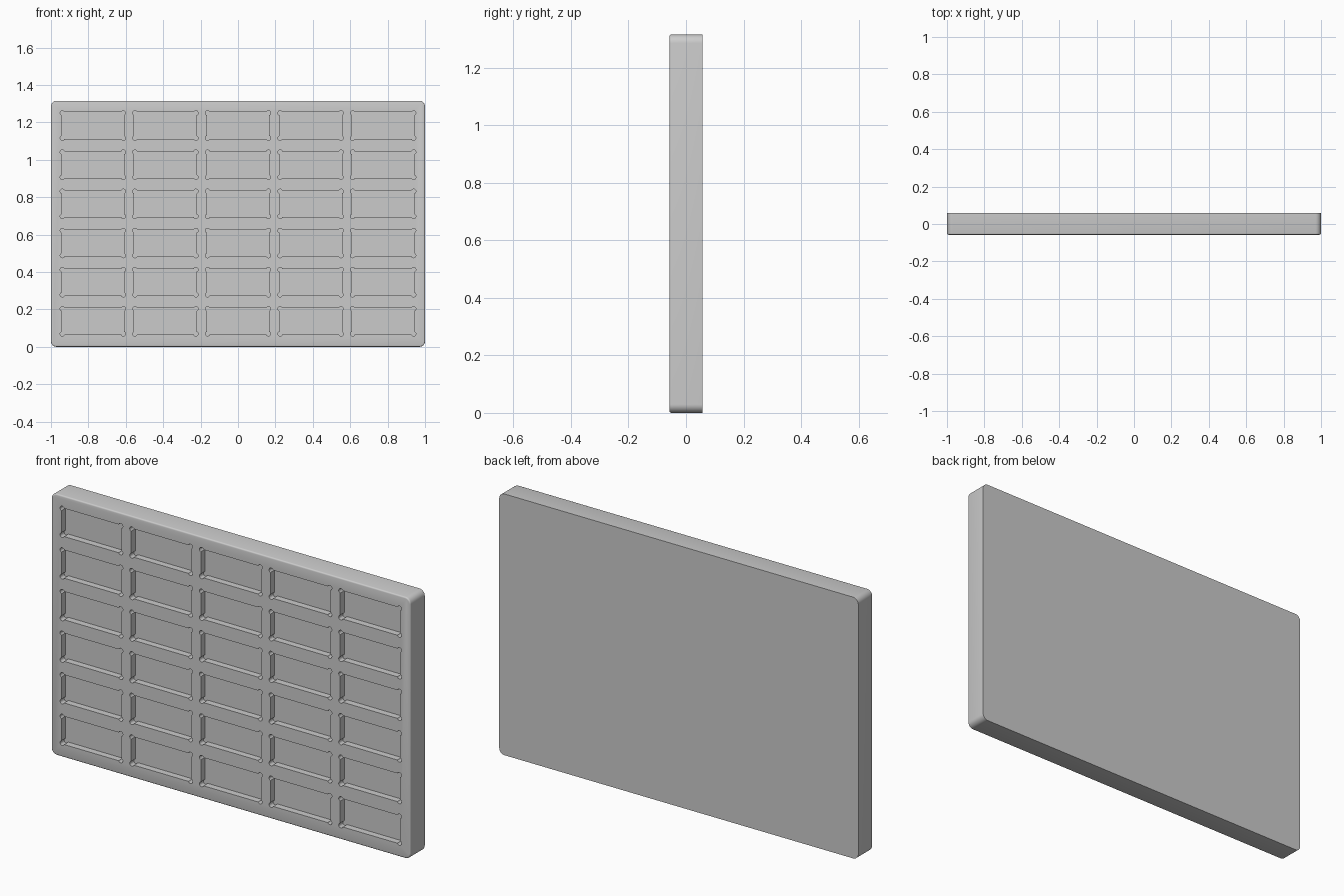
import bpy, bmesh
from math import pi, acos, cos, sin, radians
from mathutils import Vector, Matrix

default = bpy.data.objects.get("Cube")
if default:
    bpy.data.objects.remove(default, do_unlink=True)

WIDTH, DEPTH, HEIGHT = 2.0, 0.115, 1.315
COLUMNS, ROWS = 5, 6
PITCH_X, PITCH_Z = 0.388, 0.2094
HALF_X, HALF_Z = 0.167, 0.071         # pocket half size
POCKET_DEPTH = 0.033
RELIEF, INSET = 0.012, 0.004          # corner relief radius and inset

grey = bpy.data.materials.new("plain grey")
grey.use_nodes = True
colour = (0.6, 0.6, 0.6, 1)
grey.diffuse_color = colour
grey.node_tree.nodes["Principled BSDF"].inputs["Base Color"].default_value = colour


def to_object(bm, name):
    bmesh.ops.recalc_face_normals(bm, faces=bm.faces)
    mesh = bpy.data.meshes.new(name)
    bm.to_mesh(mesh)
    bm.free()
    obj = bpy.data.objects.new(name, mesh)
    mesh.materials.append(grey)
    bpy.context.collection.objects.link(obj)
    return obj


def pocket_outline(steps=12):
    """Rectangle with a round relief at each corner, anticlockwise in x and z."""
    reach = acos(INSET / RELIEF)
    points = []
    for k, (sx, sz) in enumerate([(1, 1), (-1, 1), (-1, -1), (1, -1)]):
        cx, cz = sx * (HALF_X - INSET), sz * (HALF_Z - INSET)
        for i in range(steps + 1):
            a = k * pi / 2 - reach + (pi / 2 + 2 * reach) * i / steps
            points.append((cx + RELIEF * cos(a), cz + RELIEF * sin(a)))
    return points


# Plate: rounded upright corners, fine fillet round the front rim
bm = bmesh.new()
bmesh.ops.create_cube(bm, size=1, matrix=Matrix.Translation((0, 0, HEIGHT / 2))
                      @ Matrix.Diagonal((WIDTH, DEPTH, HEIGHT, 1)))
corners = [e for e in bm.edges
           if abs((e.verts[0].co - e.verts[1].co).normalized().y) > 0.9]
bmesh.ops.bevel(bm, geom=corners, offset=0.03, segments=8, profile=0.5,
                affect='EDGES')
rim = [e for e in bm.edges if all(v.co.y < 0 for v in e.verts)]
bmesh.ops.bevel(bm, geom=rim, offset=0.007, segments=3, profile=0.5,
                affect='EDGES')
tray = to_object(bm, "tray")

# Pocket cutters in a regular grid
bm = bmesh.new()
outline = pocket_outline()
for col in range(COLUMNS):
    for row in range(ROWS):
        x0 = (col - (COLUMNS - 1) / 2) * PITCH_X
        z0 = HEIGHT / 2 + 0.002 + (row - (ROWS - 1) / 2) * PITCH_Z
        face = bm.faces.new([bm.verts.new((x0 + x, -DEPTH / 2 - 0.02, z0 + z))
                             for x, z in outline])
        new = bmesh.ops.extrude_face_region(bm, geom=[face])["geom"]
        bmesh.ops.translate(bm, vec=Vector((0, POCKET_DEPTH + 0.02, 0)),
                            verts=[v for v in new if isinstance(v, bmesh.types.BMVert)])
cutter = to_object(bm, "pocket_cutter")
cutter.hide_render = True

# Cut the pockets, keep the result and drop the cutter
cut = tray.modifiers.new("pockets", 'BOOLEAN')
cut.operation, cut.solver, cut.object = 'DIFFERENCE', 'EXACT', cutter
bpy.ops.object.select_all(action='DESELECT')
bpy.context.view_layer.objects.active = tray
tray.select_set(True)
bpy.ops.object.modifier_apply(modifier=cut.name)
bpy.data.objects.remove(cutter, do_unlink=True)
bpy.ops.object.shade_smooth_by_angle(angle=radians(35))
